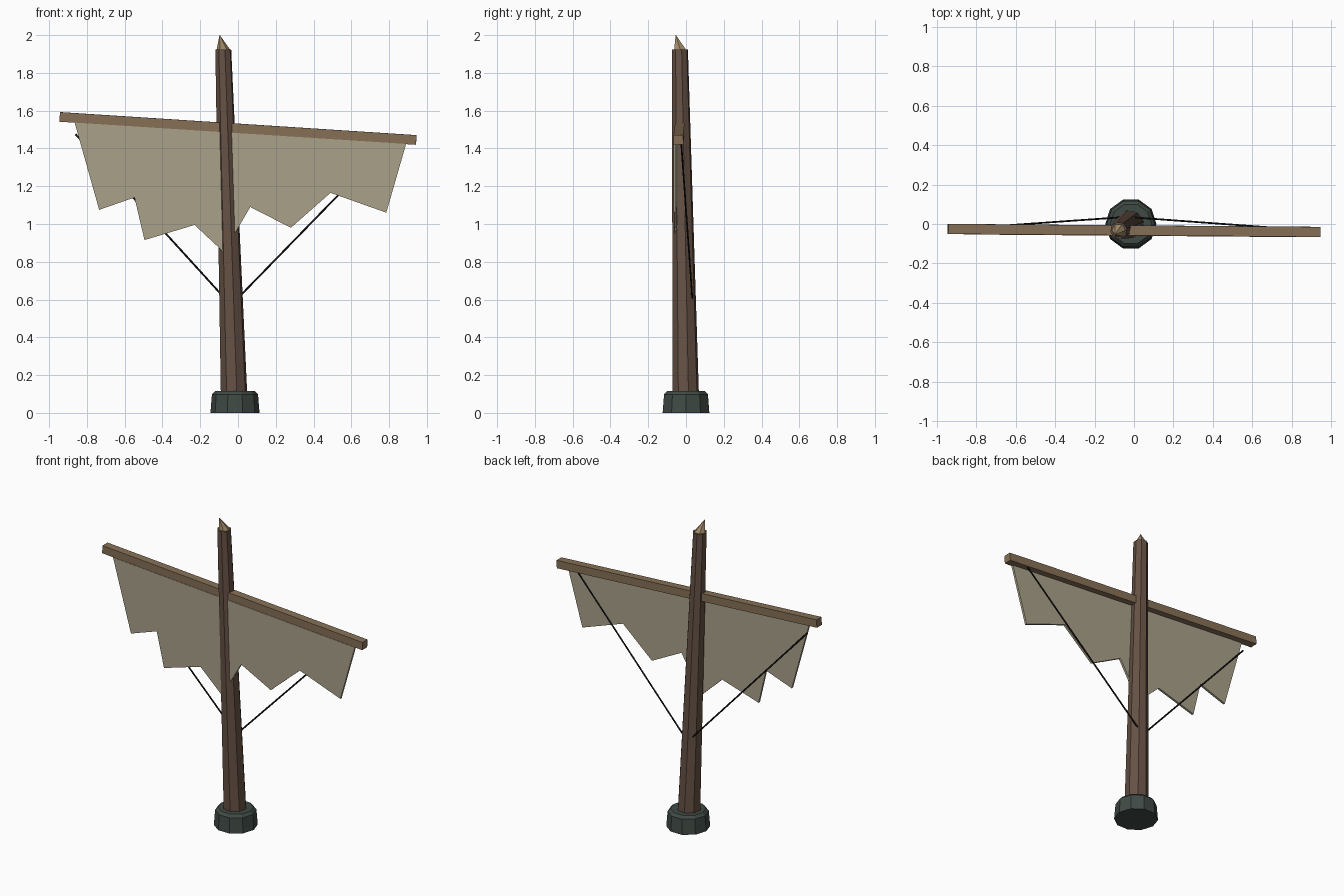
import bpy, bmesh, math
from mathutils import Vector

old = bpy.data.objects.get("Cube")
if old:
    bpy.data.objects.remove(old, do_unlink=True)


def material(name, srgb):
    lin = [((c + 0.055) / 1.055) ** 2.4 if c > 0.04 else c / 12.92 for c in srgb]
    m = bpy.data.materials.new(name)
    m.use_nodes = True
    m.diffuse_color = (*lin, 1)
    bsdf = m.node_tree.nodes["Principled BSDF"]
    bsdf.inputs["Base Color"].default_value = (*lin, 1)
    bsdf.inputs["Roughness"].default_value = 0.9
    return m


dark_wood = material("dark wood", (0.40, 0.32, 0.27))
light_wood = material("light wood", (0.53, 0.44, 0.34))
cut_wood = material("cut wood", (0.64, 0.55, 0.42))
canvas = material("canvas", (0.66, 0.63, 0.54))
stone = material("dark stone", (0.25, 0.29, 0.27))
rope_mat = material("tarred rope", (0.12, 0.11, 0.10))


def finish(name, bm, mat):
    bmesh.ops.recalc_face_normals(bm, faces=bm.faces)
    mesh = bpy.data.meshes.new(name)
    bm.to_mesh(mesh)
    bm.free()
    mesh.materials.append(mat)
    obj = bpy.data.objects.new(name, mesh)
    bpy.context.collection.objects.link(obj)
    return obj


def loft(name, rings, sides, mat, turn=0.0, axis=Vector((0, 0, 1))):
    """Faceted tube through rings of (centre, radius), square to the axis."""
    bm = bmesh.new()
    rot = Vector((0, 0, 1)).rotation_difference(axis)
    loops = []
    for centre, radius in rings:
        loop = []
        for i in range(sides):
            a = turn + math.tau * i / sides
            p = rot @ Vector((math.cos(a), math.sin(a), 0)) * radius
            loop.append(bm.verts.new(Vector(centre) + p))
        loops.append(loop)
    for low, high in zip(loops, loops[1:]):
        for i in range(sides):
            j = (i + 1) % sides
            bm.faces.new((low[i], low[j], high[j], high[i]))
    bm.faces.new(loops[0])
    bm.faces.new(loops[-1])
    return finish(name, bm, mat)


# Stone foot with a chamfered top edge
foot = (-0.016, 0.0)
loft("foot", [((*foot, 0), 0.13), ((*foot, 0.098), 0.122), ((*foot, 0.115), 0.105)],
     10, stone)

# Leaning, tapered mast and its splintered tip
mast_top = Vector((-0.078, -0.032, 1.925))
loft("mast", [((-0.018, 0, 0.002), 0.073), (mast_top, 0.043)], 8, dark_wood,
     turn=math.radians(12))
loft("mast_tip", [(mast_top, 0.035), ((-0.097, -0.054, 2.0), 0.001)], 6, cut_wood)

# Sloping yard: a square beam
left_end, right_end = Vector((0.944, -0.04, 1.445)), Vector((-0.944, -0.025, 1.567))
loft("yard", [(right_end, 0.036), (left_end, 0.036)], 4, light_wood,
     turn=math.radians(45), axis=(left_end - right_end).normalized())

# Torn sail hanging under the yard
outline = [(-0.865, 1.537), (-0.735, 1.075), (-0.548, 1.14), (-0.495, 0.915),
           (-0.23, 0.995), (-0.075, 0.85), (0.065, 1.09), (0.28, 0.98),
           (0.49, 1.165), (0.785, 1.06), (0.89, 1.424)]
bm = bmesh.new()
sail_face = bm.faces.new([bm.verts.new((x, -0.06 - 0.008 * x, z)) for x, z in outline])
back = bmesh.ops.extrude_face_region(bm, geom=[sail_face], use_keep_orig=True)
bmesh.ops.translate(bm, vec=(0, 0.014, 0),
                    verts=[v for v in back["geom"] if isinstance(v, bmesh.types.BMVert)])
finish("sail", bm, canvas)

# Stay ropes from the back of the mast to the yard
anchor = Vector((-0.037, 0.036, 0.57))
for name, end in (("right_rope", Vector((-0.86, -0.022, 1.475))),
                  ("left_rope", Vector((0.81, -0.026, 1.44)))):
    loft(name, [(anchor, 0.005), (end, 0.005)], 6, rope_mat,
         axis=(end - anchor).normalized())
